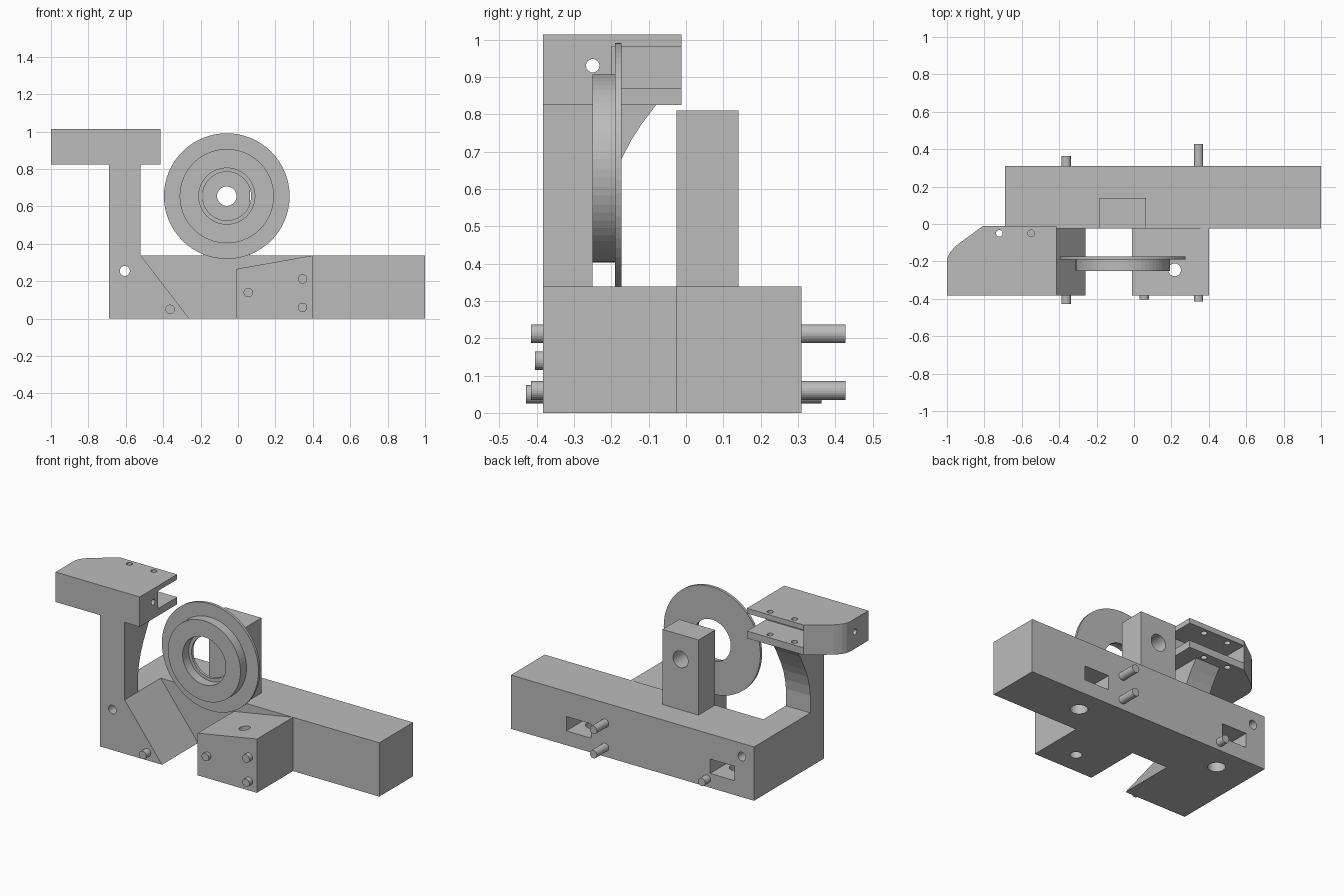
import bpy, bmesh, math

if "Cube" in bpy.data.objects:
    bpy.data.objects.remove(bpy.data.objects["Cube"])

grey = bpy.data.materials.new("plain grey")
grey.diffuse_color = (0.5, 0.5, 0.5, 1)
grey.use_nodes = True
grey.node_tree.nodes["Principled BSDF"].inputs["Base Color"].default_value = grey.diffuse_color

PLACE = {
    'x': lambda u, v, t: (t, u, v),
    'y': lambda u, v, t: (u, t, v),
    'z': lambda u, v, t: (u, v, t),
}


def finish(name, bm):
    bmesh.ops.recalc_face_normals(bm, faces=bm.faces)
    me = bpy.data.meshes.new(name)
    bm.to_mesh(me)
    bm.free()
    me.materials.append(grey)
    ob = bpy.data.objects.new(name, me)
    bpy.context.collection.objects.link(ob)
    return ob


def prism(name, pts, axis, a, b):
    """Extrude a flat outline along an axis from a to b."""
    bm = bmesh.new()
    lo = [bm.verts.new(PLACE[axis](u, v, a)) for u, v in pts]
    hi = [bm.verts.new(PLACE[axis](u, v, b)) for u, v in pts]
    bm.faces.new(lo)
    bm.faces.new(hi)
    for i in range(len(pts)):
        j = (i + 1) % len(pts)
        bm.faces.new((lo[i], lo[j], hi[j], hi[i]))
    return finish(name, bm)


def box(name, x0, x1, y0, y1, z0, z1):
    return prism(name, [(x0, y0), (x1, y0), (x1, y1), (x0, y1)], 'z', z0, z1)


def rod(name, u, v, r, axis, a, b, n=24):
    ring = [(u + r * math.cos(2 * math.pi * i / n),
             v + r * math.sin(2 * math.pi * i / n)) for i in range(n)]
    return prism(name, ring, axis, a, b)


def combine(ob, others, op):
    """Boolean each helper into ob, then remove the helper."""
    for other in others:
        other.hide_render = True
        m = ob.modifiers.new("bool", 'BOOLEAN')
        m.operation, m.solver, m.object = op, 'EXACT', other
        dg = bpy.context.evaluated_depsgraph_get()
        me = bpy.data.meshes.new_from_object(ob.evaluated_get(dg))
        ob.modifiers.clear()
        ob.data = me
        bpy.data.objects.remove(other)


# base bar with two nut pockets, bolt holes below and a cross hole
base = box("base_bar", -0.69, 1.0, -0.025, 0.31, 0, 0.338)
cuts = [rod("cut", -0.605, 0.255, 0.027, 'y', -0.5, 0.5)]
for x in (-0.47, 0.53):
    cuts.append(box("cut", x - 0.085, x + 0.085, 0.07, 0.4, 0.09, 0.18))
    cuts.append(rod("cut", x, 0.155, 0.05, 'z', -0.1, 0.15))
combine(base, cuts, 'DIFFERENCE')

# upright carrying the axle hole
upright = box("axle_upright", -0.185, 0.065, -0.025, 0.14, 0.338, 0.81)
combine(upright, [rod("cut", -0.06, 0.655, 0.052, 'y', -0.2, 0.3, 32)], 'DIFFERENCE')

# left arm: column with curved brace, sloped foot and forked head
arm = prism("left_arm", [
    (-0.383, 0), (-0.025, 0), (-0.025, 0.338), (-0.25, 0.338), (-0.25, 0.445),
    (-0.24, 0.51), (-0.222, 0.575), (-0.2, 0.627), (-0.173, 0.68),
    (-0.147, 0.73), (-0.118, 0.775), (-0.08, 0.825), (-0.383, 0.825)], 'x', -0.69, -0.52)
foot = prism("foot", [(-0.52, 0), (-0.26, 0), (-0.52, 0.338)], 'y', -0.383, -0.025)
head = prism("head", [
    (-1, -0.383), (-0.415, -0.383), (-0.415, -0.012), (-0.81, -0.012),
    (-0.95, -0.115), (-0.98, -0.147), (-0.995, -0.175), (-1, -0.2)], 'z', 0.825, 1.013)
combine(arm, [foot, head], 'UNION')
combine(arm, [
    box("cut", -0.81, -0.3, -0.2, 0.1, 0.87, 0.981),
    rod("cut", -0.25, 0.93, 0.018, 'x', -1.1, -0.3),
    rod("cut", -0.72, -0.05, 0.018, 'z', 0.75, 1.1),
    rod("cut", -0.55, -0.05, 0.018, 'z', 0.75, 1.1),
    rod("cut", -0.605, 0.255, 0.027, 'y', -0.5, 0.5)], 'DIFFERENCE')

# right block with sloped top and a vertical hole
block = prism("right_block", [(-0.012, 0), (0.4, 0), (0.4, 0.338), (-0.012, 0.265)],
              'y', -0.383, -0.025)
combine(block, [rod("cut", 0.217, -0.245, 0.034, 'z', -0.1, 0.5)], 'DIFFERENCE')

# pins
for i, (x, z, y0, y1) in enumerate([(-0.363, 0.05, -0.428, 0.363), (0.055, 0.14, -0.404, 0.05),
                                    (0.345, 0.212, -0.415, 0.427), (0.345, 0.06, -0.415, 0.427)]):
    rod(f"pin_{i + 1}", x, z, 0.025, 'y', y0, y1)

# flanged roller with stepped bore, turned about the y axis
profile = [(0.15, -0.25), (0.252, -0.25), (0.252, -0.19), (0.336, -0.19),
           (0.336, -0.173), (0.13, -0.173), (0.13, -0.19), (0.15, -0.19)]
n = 64
bm = bmesh.new()
rings = []
for i in range(n):
    a = 2 * math.pi * i / n
    rings.append([bm.verts.new((-0.06 + r * math.cos(a), y, 0.655 + r * math.sin(a)))
                  for r, y in profile])
for i in range(n):
    p, q = rings[i], rings[(i + 1) % n]
    for k in range(len(profile)):
        m = (k + 1) % len(profile)
        bm.faces.new((p[k], p[m], q[m], q[k]))
finish("flanged_roller", bm)
